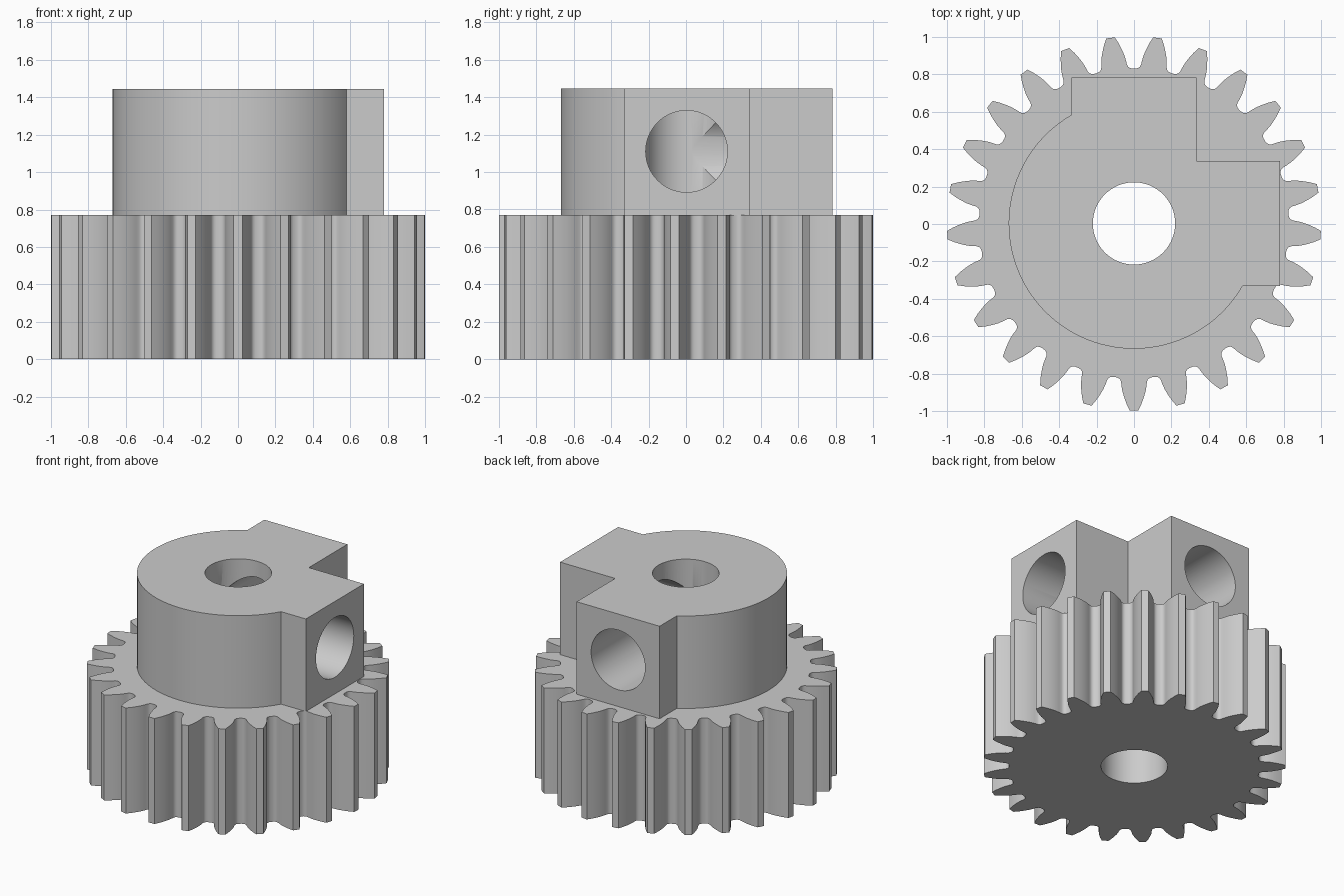
import bpy, bmesh, math
from math import sin, cos, pi, radians

default = bpy.data.objects.get("Cube")
if default:
    bpy.data.objects.remove(default, do_unlink=True)

GEAR_TOP, HUB_TOP = 0.77, 1.445
CENTRE_Y = 0.003
BORE_R, SCREW_R = 0.22, 0.218
TEETH = 25

steel = bpy.data.materials.new("plain grey")
steel.use_nodes = True
GREY = (0.6, 0.6, 0.6, 1)
steel.diffuse_color = GREY
steel.node_tree.nodes["Principled BSDF"].inputs["Base Color"].default_value = GREY


def extrude_outline(name, points, z0, z1):
    """Closed prism from a counter-clockwise outline."""
    bm = bmesh.new()
    face = bm.faces.new([bm.verts.new((x, y + CENTRE_Y, z0)) for x, y in points])
    top = bmesh.ops.extrude_face_region(bm, geom=[face], use_keep_orig=True)
    verts = [g for g in top["geom"] if isinstance(g, bmesh.types.BMVert)]
    bmesh.ops.translate(bm, verts=verts, vec=(0, 0, z1 - z0))
    bmesh.ops.recalc_face_normals(bm, faces=bm.faces)
    mesh = bpy.data.meshes.new(name)
    bm.to_mesh(mesh)
    bm.free()
    mesh.materials.append(steel)
    obj = bpy.data.objects.new(name, mesh)
    bpy.context.collection.objects.link(obj)
    return obj


def cut_round_hole(obj, radius, depth, location, rotation=(0, 0, 0)):
    """Drill a cylinder out of a part and discard the cutter."""
    bpy.ops.mesh.primitive_cylinder_add(vertices=64, radius=radius, depth=depth,
                                        location=location, rotation=rotation)
    cutter = bpy.context.object
    cutter.name = "hole_cutter"
    cutter.hide_render = True
    cutter.data.materials.append(steel)
    mod = obj.modifiers.new("hole", "BOOLEAN")
    mod.operation = "DIFFERENCE"
    mod.solver = "EXACT"
    mod.object = cutter
    bpy.context.view_layer.objects.active = obj
    bpy.ops.object.modifier_apply(modifier=mod.name)
    bpy.data.objects.remove(cutter, do_unlink=True)


def finish(obj):
    bpy.ops.object.select_all(action="DESELECT")
    obj.select_set(True)
    bpy.context.view_layer.objects.active = obj
    bpy.ops.object.shade_smooth_by_angle(angle=radians(30))


# Toothed wheel: half a tooth flank as (radius, half width), mirrored and repeated
flank = [(0.828, 0.094), (0.831, 0.083), (0.838, 0.074), (0.85, 0.069),
         (0.87, 0.067), (0.90, 0.062), (0.93, 0.053), (0.965, 0.040), (1.0, 0.023)]
tooth = [(r, -w / r) for r, w in flank] + [(r, w / r) for r, w in reversed(flank)]
outline = []
for i in range(TEETH):
    middle = -pi / 2 + i * 2 * pi / TEETH
    outline += [(r * cos(middle + a), r * sin(middle + a)) for r, a in tooth]
gear = extrude_outline("toothed_wheel", outline, 0, GEAR_TOP)
cut_round_hole(gear, BORE_R, 4, (0, CENTRE_Y, 0))
finish(gear)

# Hub: round collar with two square bosses at right angles
HUB_R, HALF, REACH = 0.67, 0.335, 0.78
STEPS = 64
arc = [radians(120 + 210 * i / STEPS) for i in range(STEPS + 1)]
outline = [(HALF, HALF), (HALF, REACH), (-HALF, REACH)]
outline += [(HUB_R * cos(a), HUB_R * sin(a)) for a in arc]
outline += [(REACH, -HALF), (REACH, HALF)]
hub = extrude_outline("hub_with_bosses", outline, GEAR_TOP, HUB_TOP)
cut_round_hole(hub, BORE_R, 4, (0, CENTRE_Y, 1))

# Set screw holes from each boss into the bore
SCREW_Z = 1.11
cut_round_hole(hub, SCREW_R, 1, (0.5, CENTRE_Y, SCREW_Z), (0, pi / 2, 0))
cut_round_hole(hub, SCREW_R, 1, (0, 0.5 + CENTRE_Y, SCREW_Z), (pi / 2, 0, 0))
finish(hub)
